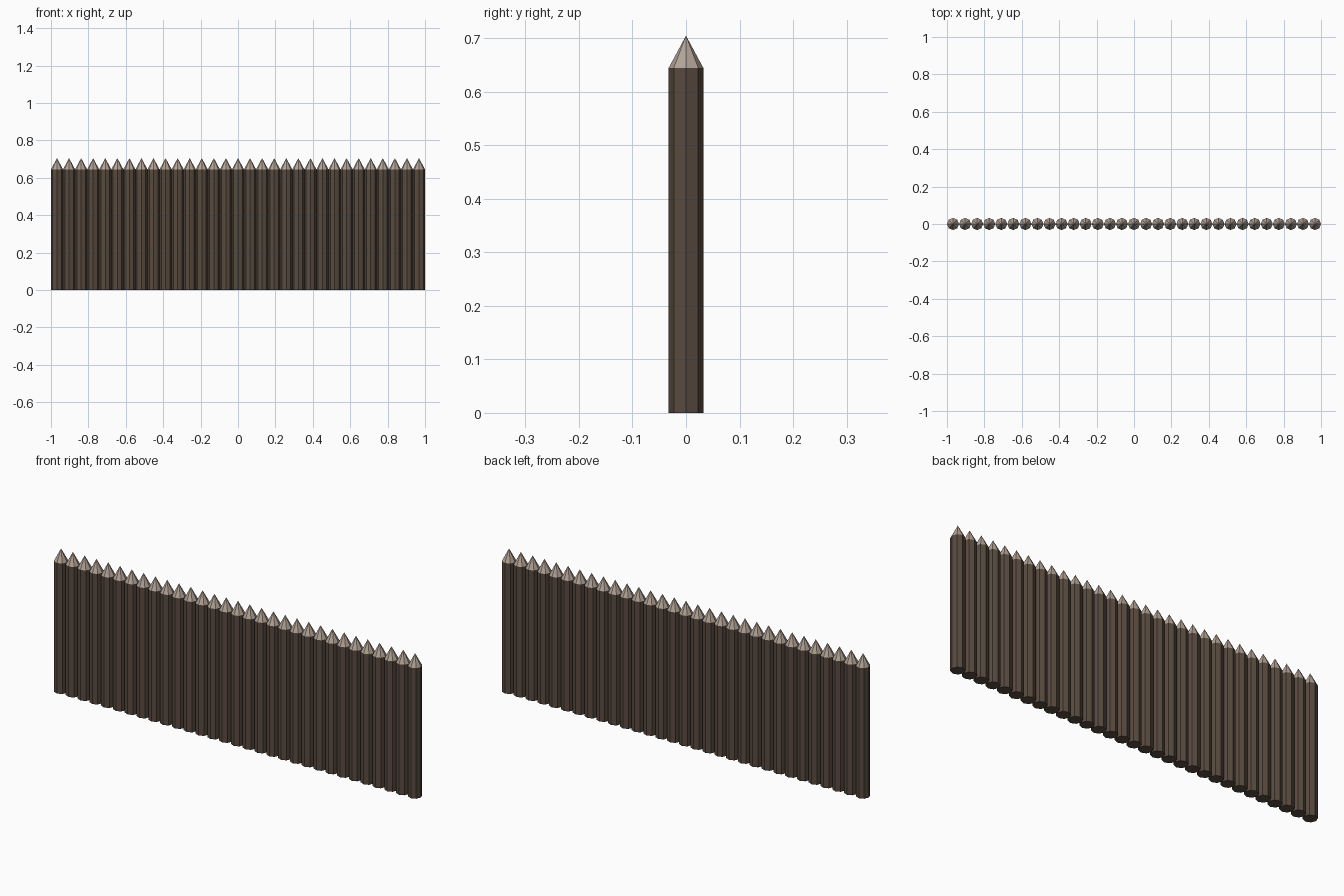
import bpy, bmesh, math

if "Cube" in bpy.data.objects:
    bpy.data.objects.remove(bpy.data.objects["Cube"])

COUNT, SIDES = 31, 8
R, SHOULDER, TIP = 1 / 31, 0.645, 0.705


def material(name, rgb):
    m = bpy.data.materials.new(name)
    m.diffuse_color = (*rgb, 1)
    m.use_nodes = True
    m.node_tree.nodes["Principled BSDF"].inputs["Base Color"].default_value = m.diffuse_color
    return m


bark = material("bark", (0.10, 0.07, 0.05))
cut_wood = material("cut_wood", (0.45, 0.37, 0.31))

# One stake: octagonal post with a sharpened point
bm = bmesh.new()
angles = [math.tau * i / SIDES for i in range(SIDES)]
low = [bm.verts.new((R * math.cos(a), R * math.sin(a), 0)) for a in angles]
high = [bm.verts.new((R * math.cos(a), R * math.sin(a), SHOULDER)) for a in angles]
apex = bm.verts.new((0, 0, TIP))
bm.faces.new(low[::-1])
for i in range(SIDES):
    j = (i + 1) % SIDES
    bm.faces.new((low[i], low[j], high[j], high[i]))
    bm.faces.new((high[i], high[j], apex)).material_index = 1
mesh = bpy.data.meshes.new("stake")
bm.to_mesh(mesh)
bm.free()
mesh.materials.append(bark)
mesh.materials.append(cut_wood)

# Row of touching stakes
for i in range(COUNT):
    stake = bpy.data.objects.new(f"stake_{i + 1:02d}", mesh)
    stake.location.x = (i - (COUNT - 1) / 2) * 2 * R
    bpy.context.collection.objects.link(stake)
